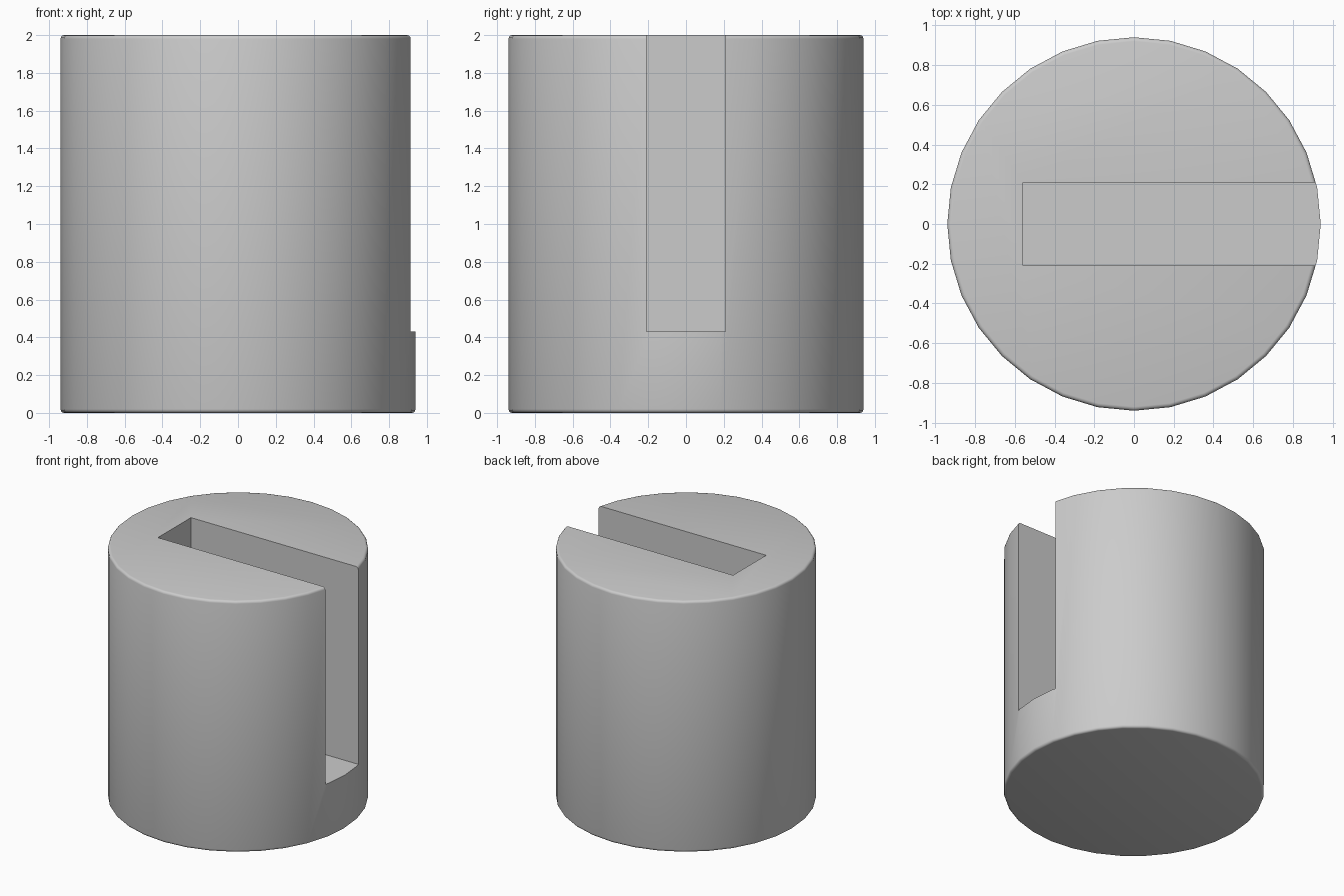
import bpy

if "Cube" in bpy.data.objects:
    bpy.data.objects.remove(bpy.data.objects["Cube"])

RADIUS, HEIGHT = 0.94, 2.0
SLOT_BACK, SLOT_FLOOR, SLOT_HALF = -0.56, 0.43, 0.208

# Round body with softened rims
bpy.ops.mesh.primitive_cylinder_add(vertices=32, radius=RADIUS, depth=HEIGHT,
                                    location=(0, 0, HEIGHT / 2))
body = bpy.context.object
body.name = "slotted_cylinder"
bevel = body.modifiers.new("rim_bevel", 'BEVEL')
bevel.width = 0.02
bevel.segments = 3
bevel.limit_method = 'ANGLE'
bevel.angle_limit = 0.8

# Slot cutter, open at the top and on the +x side
x_end, z_end = 1.3, 2.4
bpy.ops.mesh.primitive_cube_add(
    size=1, location=((SLOT_BACK + x_end) / 2, 0, (SLOT_FLOOR + z_end) / 2))
cutter = bpy.context.object
cutter.name = "slot_cutter"
cutter.scale = (x_end - SLOT_BACK, 2 * SLOT_HALF, z_end - SLOT_FLOOR)
cutter.hide_render = True
cutter.display_type = 'WIRE'

cut = body.modifiers.new("slot", 'BOOLEAN')
cut.operation = 'DIFFERENCE'
cut.solver = 'EXACT'
cut.object = cutter

# Apply the modifiers, drop the cutter, smooth the round wall
bpy.ops.object.select_all(action='DESELECT')
body.select_set(True)
bpy.context.view_layer.objects.active = body
for name in ("rim_bevel", "slot"):
    bpy.ops.object.modifier_apply(modifier=name)
bpy.data.objects.remove(cutter)
bpy.ops.object.shade_smooth_by_angle(angle=0.7)
